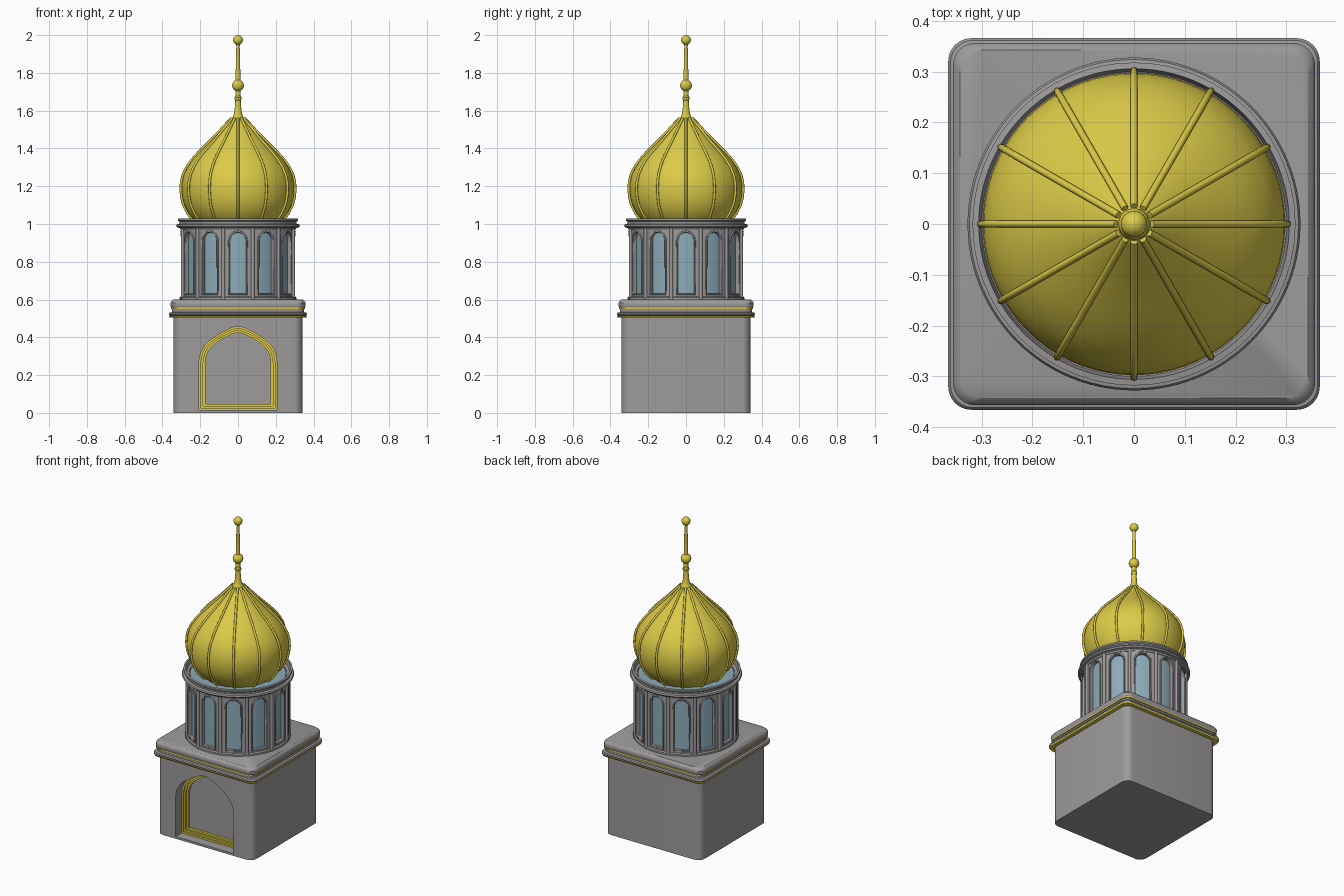
import bpy, bmesh, math
from math import sin, cos, pi, radians

if "Cube" in bpy.data.objects:
    bpy.data.objects.remove(bpy.data.objects["Cube"])


def material(name, rgb):
    m = bpy.data.materials.new(name)
    m.diffuse_color = (*rgb, 1)
    m.use_nodes = True
    m.node_tree.nodes["Principled BSDF"].inputs["Base Color"].default_value = m.diffuse_color
    return m


STONE = material("grey stone", (0.34, 0.325, 0.325))
GOLD = material("gold", (0.72, 0.60, 0.065))
GLASS = material("blue glass", (0.27, 0.41, 0.49))


def smooth(ob, angle=35):
    bpy.ops.object.select_all(action='DESELECT')
    ob.select_set(True)
    bpy.context.view_layer.objects.active = ob
    bpy.ops.object.shade_smooth_by_angle(angle=radians(angle))


def finish(name, bm, mat):
    bmesh.ops.recalc_face_normals(bm, faces=bm.faces)
    me = bpy.data.meshes.new(name)
    bm.to_mesh(me)
    bm.free()
    me.materials.append(mat)
    ob = bpy.data.objects.new(name, me)
    bpy.context.collection.objects.link(ob)
    return ob


def add_loft(bm, rings, closed=False):
    """Skin a stack of equal-length rings, capped or joined end to start."""
    vs = [[bm.verts.new(p) for p in ring] for ring in rings]
    n = len(vs[0])
    pairs = list(zip(vs, vs[1:])) + ([(vs[-1], vs[0])] if closed else [])
    for a, b in pairs:
        for i in range(n):
            j = (i + 1) % n
            bm.faces.new((a[i], a[j], b[j], b[i]))
    if not closed:
        bm.faces.new(vs[0])
        bm.faces.new(vs[-1])


def loft(name, rings, mat, closed=False):
    bm = bmesh.new()
    add_loft(bm, rings, closed)
    ob = finish(name, bm, mat)
    smooth(ob)
    return ob


def lathe(name, profile, mat, n=72, closed=False):
    rings = [[(r * cos(2 * pi * i / n), r * sin(2 * pi * i / n), z) for i in range(n)]
             for r, z in profile]
    return loft(name, rings, mat, closed)


def rounded_square(h, z, r=0.045, seg=6):
    pts = []
    for q in range(4):
        cx, cy = [(1, 1), (-1, 1), (-1, -1), (1, -1)][q]
        for k in range(seg + 1):
            a = pi / 2 * (q + k / seg)
            pts.append((cx * (h - r) + r * cos(a), cy * (h - r) + r * sin(a), z))
    return pts


def cut(ob, cutter):
    mod = ob.modifiers.new("cut", 'BOOLEAN')
    mod.operation = 'DIFFERENCE'
    mod.solver = 'EXACT'
    mod.object = cutter
    bpy.context.view_layer.objects.active = ob
    bpy.ops.object.modifier_apply(modifier=mod.name)
    bpy.data.objects.remove(cutter)
    smooth(ob)


def tubes(name, paths, radius, mat):
    cu = bpy.data.curves.new(name, 'CURVE')
    cu.dimensions = '3D'
    cu.bevel_depth = radius
    cu.bevel_resolution = 2
    cu.use_fill_caps = True
    for pts, cyclic in paths:
        s = cu.splines.new('POLY')
        s.points.add(len(pts) - 1)
        for p, co in zip(s.points, pts):
            p.co = (*co, 1)
        s.use_cyclic_u = cyclic
    cu.materials.append(mat)
    ob = bpy.data.objects.new(name, cu)
    bpy.context.collection.objects.link(ob)
    bpy.ops.object.select_all(action='DESELECT')
    ob.select_set(True)
    bpy.context.view_layer.objects.active = ob
    bpy.ops.object.convert(target='MESH')
    smooth(bpy.context.object, 50)


# Square base with a pointed niche in the front
base = loft("base_block", [rounded_square(0.341, 0), rounded_square(0.341, 0.52)], STONE)

ARCH = [(1, 0), (.985, .15), (.94, .3), (.86, .45), (.74, .59), (.58, .72), (.4, .84),
        (.22, .94), (.1, .985), (0, 1)]


def niche(o, y):
    """Pointed arch outline inset by o, at depth y."""
    w, spring, h = 0.206 - o, 0.27, 0.187 - o
    right = [(w * a, spring + h * b) for a, b in ARCH]
    left = [(-x, z) for x, z in reversed(right[:-1])]
    pts = [(w, 0.014 + o)] + right + left + [(-w, 0.014 + o)]
    return [(x, y, z) for x, z in pts]


cut(base, loft("niche_cutter", [niche(0, -0.4), niche(0, -0.245)], STONE))
steps = [(0, -.28), (.011, -.28), (.011, -.27), (.022, -.27), (.022, -.26),
         (.033, -.26), (.033, -.245), (0, -.245)]
loft("niche_gold_frame", [niche(o, y) for o, y in steps], GOLD, closed=True)

# Stepped cornice with gold bands
cornice = [(.341, .505), (.355, .512), (.364, .517), (.366, .523), (.362, .530), (.350, .533),
           (.350, .552), (.356, .562), (.357, .583), (.352, .592), (.343, .600)]
loft("cornice", [rounded_square(h, z) for h, z in cornice], STONE)
loft("lower_gold_band", [rounded_square(.362, .506), rounded_square(.366, .514)], GOLD)
loft("upper_gold_band", [rounded_square(.356, .550), rounded_square(.356, .558)], GOLD)

# Hollow drum with twelve arched windows around a glass core
drum = lathe("drum_wall", [(.300, .598), (.300, .985), (.270, .985), (.270, .598)],
             STONE, 96, closed=True)


def window(w, z0, z1, seg=10):
    pts = [(w, z0)]
    pts += [(w * cos(pi * k / seg), z1 - w + w * sin(pi * k / seg)) for k in range(seg + 1)]
    return pts + [(-w, z0)]


cutters = bmesh.new()
frames, posts = [], []
for i in range(12):
    a = 2 * pi * i / 12
    rad, tan = (sin(a), -cos(a)), (cos(a), sin(a))
    add_loft(cutters, [[(rad[0] * d + tan[0] * x, rad[1] * d + tan[1] * x, z)
                        for x, z in window(.043, .632, .956)] for d in (.22, .36)])
    frames.append(([(.301 * sin(a + x / .301), -.301 * cos(a + x / .301), z)
                    for x, z in window(.047, .628, .960)], True))
    b = a + pi / 12
    posts.append(([(.303 * sin(b), -.303 * cos(b), z) for z in (.598, .985)], False))
cut(drum, finish("window_cutters", cutters, STONE))
tubes("window_frames", frames, .005, STONE)
tubes("drum_posts", posts, .010, STONE)
lathe("glass_core", [(.281, .602), (.281, .995)], GLASS, 96)

# Drum foot and crown mouldings
lathe("drum_foot", [(.295, .598), (.309, .598), (.309, .610), (.302, .616), (.295, .616)],
      STONE, 96, closed=True)
crown = [(.285, .968), (.304, .968), (.308, .978), (.322, .982), (.328, .990), (.324, .998),
         (.309, 1.001), (.310, 1.012), (.318, 1.018), (.318, 1.028), (.306, 1.030),
         (.300, 1.000), (.285, .994)]
lathe("drum_crown", crown, STONE, 96, closed=True)

# Onion dome with twelve ribs
dome = [(.200, .992), (.238, 1.025), (.264, 1.06), (.284, 1.10), (.294, 1.14), (.298, 1.18),
        (.296, 1.22), (.287, 1.26), (.268, 1.30), (.240, 1.34), (.204, 1.38), (.164, 1.42),
        (.124, 1.46), (.086, 1.50), (.054, 1.535), (.030, 1.56)]
lathe("dome", dome, GOLD)
ribs = []
for i in range(12):
    a = 2 * pi * i / 12
    ribs.append(([((r + .005) * cos(a), (r + .005) * sin(a), z) for r, z in dome], False))
tubes("dome_ribs", ribs, .007, GOLD)


# Finial with two balls
def ball(r, z, n=10):
    return [(r * cos(t), z + r * sin(t)) for t in
            [radians(-65 + 130 * k / n) for k in range(n + 1)]]


finial = [(.030, 1.535), (.040, 1.543), (.040, 1.552), (.030, 1.560), (.024, 1.575),
          (.018, 1.600), (.015, 1.655), (.019, 1.661), (.019, 1.671), (.014, 1.677)]
finial += ball(.031, 1.733) + [(.013, 1.775), (.009, 1.940)] + ball(.026, 1.974)
finial += [(.005, 2.0)]
lathe("finial", finial, GOLD, 32)
